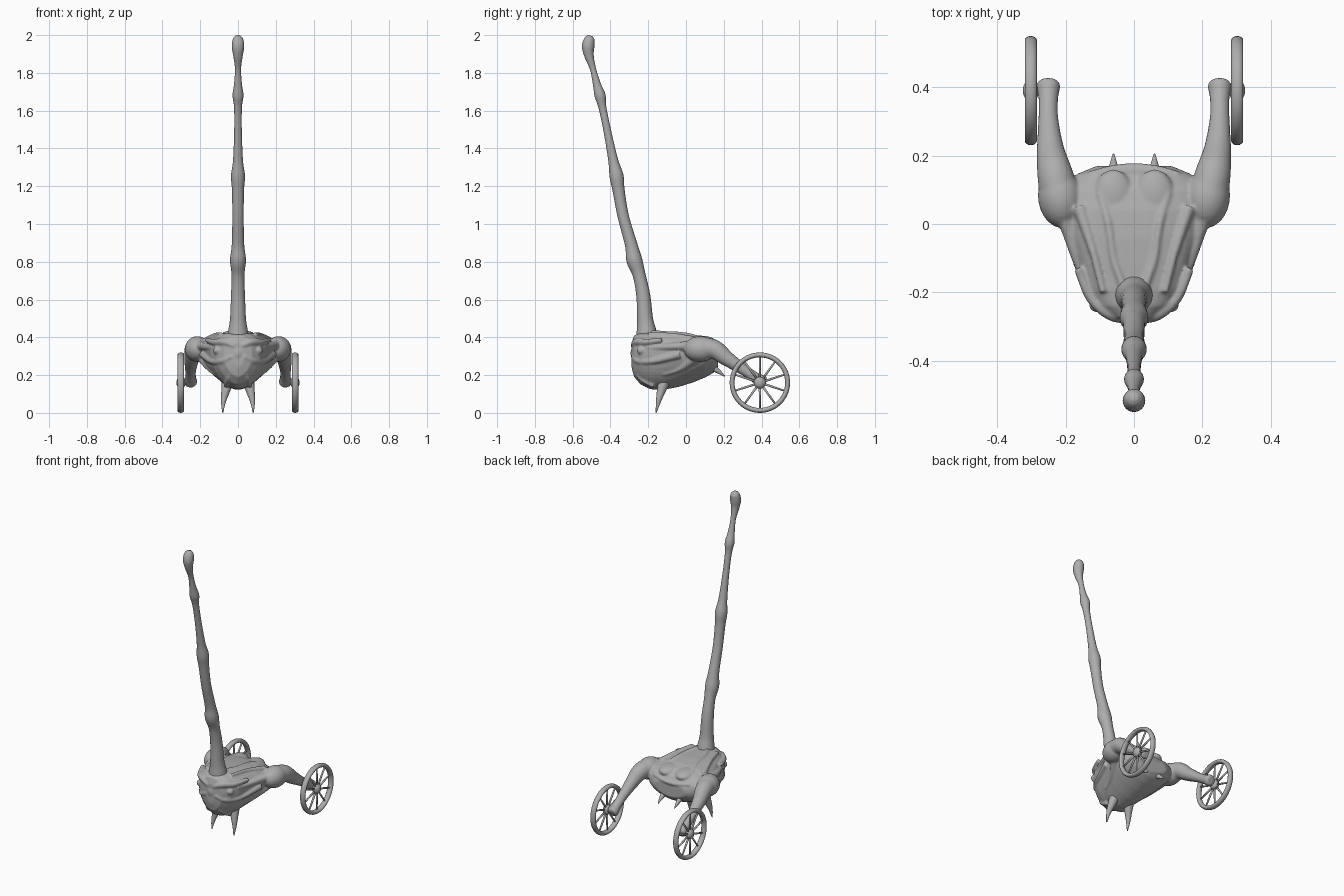
import bpy, bmesh, math
from mathutils import Vector, Matrix

grey = bpy.data.materials.new("stone grey")
grey.diffuse_color = (0.42, 0.42, 0.42, 1)


def loft(bm, rings):
    """Skin a list of point rings and close both ends."""
    vr = [[bm.verts.new(p) for p in r] for r in rings]
    n = len(vr[0])
    for a, b in zip(vr, vr[1:]):
        for i in range(n):
            bm.faces.new((a[i], a[(i + 1) % n], b[(i + 1) % n], b[i]))
    bm.faces.new(vr[0][::-1])
    bm.faces.new(vr[-1])


def tube(bm, pts, n=20, steps=5):
    """Smooth tube through (x, y, z, radius) points with rounded ends."""
    P = [Vector(p) for p in pts]
    P = [P[0] * 2 - P[1]] + P + [P[-1] * 2 - P[-2]]
    path = []
    for i in range(1, len(P) - 2):
        a, b, c, d = P[i - 1:i + 3]
        for k in range(steps):
            t = k / steps
            path.append(0.5 * (2 * b + (c - a) * t + (2 * a - 5 * b + 4 * c - d) * t * t
                               + (3 * b - a - 3 * c + d) * t ** 3))
    path.append(P[-2])
    rings = []
    for i, p in enumerate(path):
        d = (path[min(i + 1, len(path) - 1)] - path[max(i - 1, 0)]).xyz.normalized()
        side = Vector((1, 0, 0)) if abs(d.x) < 0.9 else Vector((0, 1, 0))
        u = (side - d * side.dot(d)).normalized()
        v = d.cross(u)
        rings.append([p.xyz + (u * math.cos(2 * math.pi * j / n) + v * math.sin(2 * math.pi * j / n))
                      * max(p.w, 0.001) for j in range(n)])
    loft(bm, rings)


def ball(bm, c, r, rot=0):
    m = Matrix.Translation(c) @ Matrix.Rotation(rot, 4, 'Z') @ Matrix.Diagonal((*r, 1))
    bmesh.ops.create_uvsphere(bm, u_segments=24, v_segments=14, radius=1, matrix=m)


def finish(bm, name):
    bmesh.ops.recalc_face_normals(bm, faces=bm.faces)
    me = bpy.data.meshes.new(name)
    bm.to_mesh(me)
    bm.free()
    me.materials.append(grey)
    me.shade_smooth()
    ob = bpy.data.objects.new(name, me)
    bpy.context.collection.objects.link(ob)
    return ob


def fuse(ob, voxel, smooth):
    """Blend overlapping shapes into one sculpted skin."""
    m = ob.modifiers.new("fuse", 'REMESH')
    m.mode, m.voxel_size, m.use_smooth_shade = 'VOXEL', voxel, True
    s = ob.modifiers.new("soften", 'SMOOTH')
    s.factor, s.iterations = 0.5, smooth


# torso: sections along y (y, half width, top, widest height, bottom)
bm = bmesh.new()
sections = [(-0.288, 0.03, 0.37, 0.30, 0.24), (-0.275, 0.075, 0.41, 0.31, 0.19),
            (-0.24, 0.118, 0.425, 0.32, 0.15), (-0.19, 0.145, 0.428, 0.33, 0.125),
            (-0.12, 0.165, 0.428, 0.33, 0.122), (-0.04, 0.188, 0.425, 0.33, 0.137),
            (0.04, 0.205, 0.415, 0.33, 0.162), (0.10, 0.205, 0.397, 0.32, 0.187),
            (0.145, 0.17, 0.37, 0.305, 0.212), (0.17, 0.11, 0.335, 0.29, 0.24)]
rings = []
for y, w, zt, zm, zb in sections:
    ring = []
    for i in range(40):
        a = 2 * math.pi * i / 40
        c, s = math.cos(a), math.sin(a)
        x = math.copysign(abs(c) ** (0.8 if s > 0 else 1.15), c) * w
        z = zm + ((zt - zm) * s ** 0.85 if s > 0 else (zb - zm) * abs(s) ** 1.05)
        ring.append((x, y, z))
    rings.append(ring)
loft(bm, rings)
for s in (-1, 1):
    # shoulder, arm and knobbed wrist
    ball(bm, (s * 0.215, 0.075, 0.338), (0.066, 0.088, 0.068), -s * 0.15)
    tube(bm, [(s * 0.215, 0.07, 0.345, 0.06), (s * 0.232, 0.15, 0.335, 0.052),
              (s * 0.245, 0.22, 0.285, 0.040), (s * 0.251, 0.31, 0.225, 0.029),
              (s * 0.251, 0.37, 0.185, 0.029), (s * 0.251, 0.405, 0.165, 0.035),
              (s * 0.251, 0.418, 0.158, 0.024)])
    # brow, eye, cheek and jaw ridges
    tube(bm, [(s * 0.02, -0.282, 0.355, 0.012), (s * 0.07, -0.262, 0.375, 0.02),
              (s * 0.125, -0.215, 0.375, 0.017), (s * 0.165, -0.13, 0.385, 0.012)])
    ball(bm, (s * 0.108, -0.237, 0.33), (0.024, 0.022, 0.022))
    tube(bm, [(s * 0.03, -0.28, 0.30, 0.014), (s * 0.085, -0.25, 0.275, 0.018),
              (s * 0.14, -0.17, 0.275, 0.016), (s * 0.185, -0.03, 0.31, 0.022)])
    tube(bm, [(s * 0.02, -0.275, 0.25, 0.012), (s * 0.05, -0.24, 0.185, 0.014),
              (s * 0.06, -0.17, 0.145, 0.016)])
    # side strands running from the cheek to the shoulder
    tube(bm, [(s * 0.13, -0.2, 0.345, 0.012), (s * 0.165, -0.1, 0.35, 0.018),
              (s * 0.195, 0.0, 0.355, 0.025), (s * 0.215, 0.06, 0.36, 0.04)])
    tube(bm, [(s * 0.115, -0.12, 0.205, 0.012), (s * 0.15, -0.03, 0.235, 0.016),
              (s * 0.195, 0.06, 0.30, 0.03)])
    # back strands and shoulder blade
    tube(bm, [(s * 0.03, -0.19, 0.427, 0.012), (s * 0.06, -0.1, 0.422, 0.011),
              (s * 0.075, 0.0, 0.415, 0.011), (s * 0.1, 0.09, 0.39, 0.012)])
    tube(bm, [(s * 0.09, -0.2, 0.418, 0.01), (s * 0.12, -0.08, 0.412, 0.012),
              (s * 0.16, 0.05, 0.385, 0.02)])
    ball(bm, (s * 0.06, 0.075, 0.375), (0.062, 0.085, 0.034))
# snout bump and rear lip
ball(bm, (0, -0.27, 0.315), (0.03, 0.024, 0.04))
tube(bm, [(-0.13, 0.145, 0.345, 0.01), (-0.06, 0.16, 0.335, 0.013), (0, 0.165, 0.332, 0.013),
          (0.06, 0.16, 0.335, 0.013), (0.13, 0.145, 0.345, 0.01)])
fuse(finish(bm, "body_and_arms"), 0.0055, 4)

# long jointed neck with a small knob at the tip
bm = bmesh.new()
tube(bm, [(0, -0.205, 0.38, 0.062), (0, -0.21, 0.44, 0.051), (0, -0.217, 0.50, 0.042),
          (0, -0.226, 0.62, 0.037), (0, -0.248, 0.73, 0.034), (0, -0.274, 0.81, 0.042),
          (0, -0.29, 0.89, 0.033), (0, -0.332, 1.04, 0.030), (0, -0.357, 1.18, 0.032),
          (0, -0.368, 1.255, 0.037), (0, -0.386, 1.34, 0.026), (0, -0.418, 1.50, 0.020),
          (0, -0.443, 1.62, 0.021), (0, -0.455, 1.68, 0.029), (0, -0.472, 1.74, 0.021),
          (0, -0.492, 1.82, 0.016), (0, -0.513, 1.89, 0.025), (0, -0.518, 1.94, 0.033),
          (0, -0.51, 1.98, 0.027), (0, -0.505, 1.997, 0.012)], 24)
finish(bm, "neck")

# fangs under the front, small spikes under the rear
bm = bmesh.new()
for s in (-1, 1):
    tube(bm, [(s * 0.055, -0.115, 0.165, 0.032), (s * 0.067, -0.133, 0.11, 0.022),
              (s * 0.077, -0.146, 0.06, 0.013), (s * 0.081, -0.158, 0.003, 0.003)])
    tube(bm, [(s * 0.058, 0.12, 0.255, 0.024), (s * 0.06, 0.165, 0.225, 0.014),
              (s * 0.06, 0.206, 0.193, 0.002)])
finish(bm, "fangs_and_spikes")

# spoked wheels
for s, side in ((-1, "left"), (1, "right")):
    bm = bmesh.new()
    turn = Matrix.Translation((s * 0.3025, 0.391, 0.16)) @ Matrix.Rotation(math.pi / 2, 4, 'Y')
    # rounded rim section swept around the axle
    rim = [[bm.verts.new(turn @ Vector(((0.147 + 0.013 * math.cos(b)) * math.cos(a),
                                        (0.147 + 0.013 * math.cos(b)) * math.sin(a),
                                        0.018 * math.sin(b))))
            for b in [2 * math.pi * j / 14 for j in range(14)]]
           for a in [2 * math.pi * i / 56 for i in range(56)]]
    for i in range(56):
        p, q = rim[i], rim[(i + 1) % 56]
        for j in range(14):
            bm.faces.new((p[j], p[(j + 1) % 14], q[(j + 1) % 14], q[j]))
    # spokes and hub
    for k in range(10):
        a = 2 * math.pi * k / 10
        ends = [turn @ Vector((r * math.cos(a), r * math.sin(a), 0)) for r in (0.02, 0.138)]
        tube(bm, [(*ends[0], 0.0065), (*ends[1], 0.005)], 10, 1)
    ball(bm, (s * 0.302, 0.391, 0.16), (0.024, 0.032, 0.032))
    # axle into the wrist
    tube(bm, [(s * 0.24, 0.391, 0.165, 0.014), (s * 0.31, 0.391, 0.16, 0.014)], 14, 1)
    finish(bm, "wheel_" + side)
